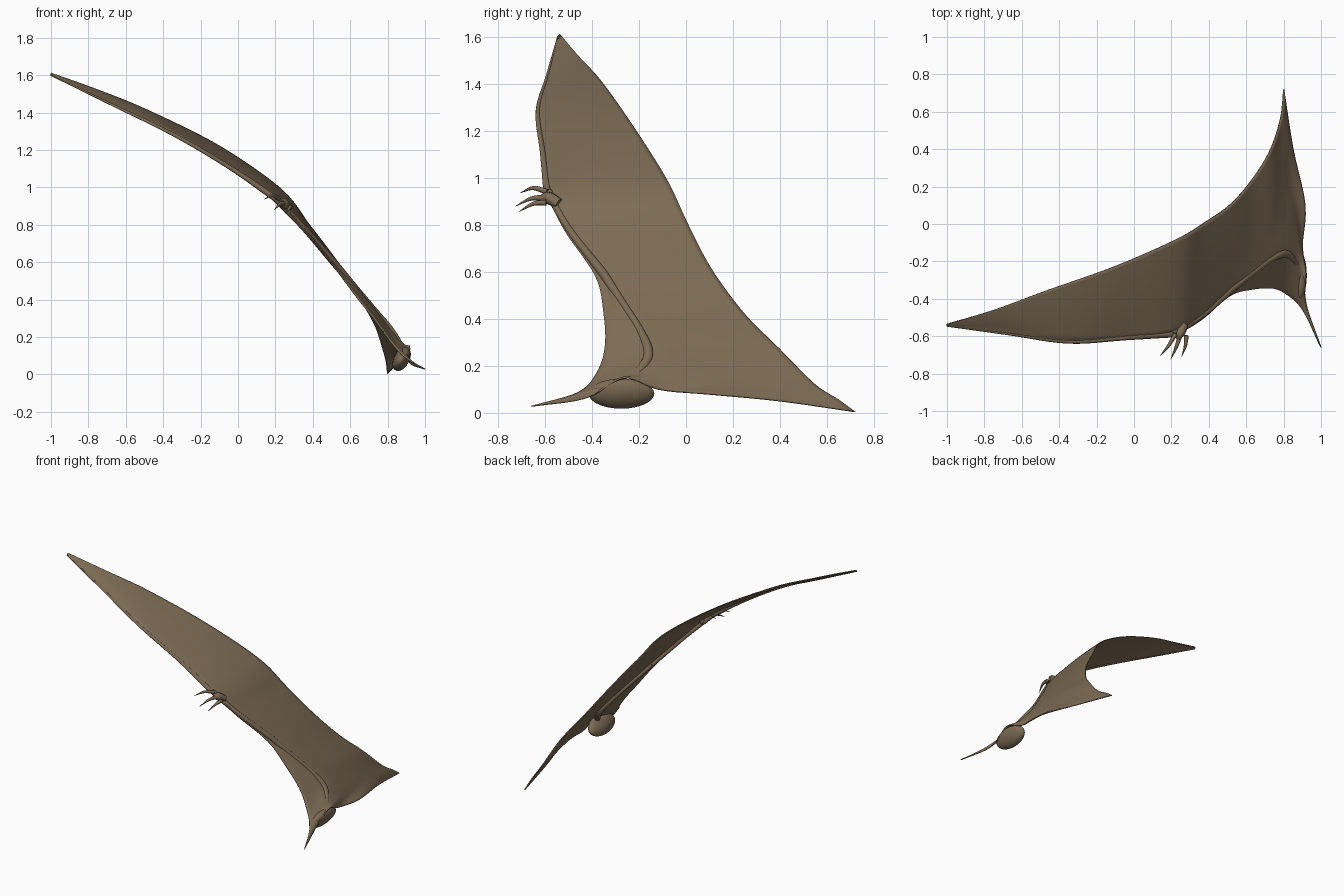
import bpy
import bmesh
import math
from mathutils import Vector

cube = bpy.data.objects.get("Cube")
if cube:
    bpy.data.objects.remove(cube, do_unlink=True)

# One hide colour for everything
hide = bpy.data.materials.new("brown_hide")
hide.use_nodes = True
hide.diffuse_color = (0.205, 0.148, 0.09, 1)
shader = next(n for n in hide.node_tree.nodes if n.type == "BSDF_PRINCIPLED")
shader.inputs["Base Color"].default_value = hide.diffuse_color
shader.inputs["Roughness"].default_value = 0.8


def spline(points, steps):
    """Smooth curve through the points, with a fixed number of steps per span."""
    pts = [Vector(p) for p in points]
    pts = [pts[0] * 2 - pts[1]] + pts + [pts[-1] * 2 - pts[-2]]
    result = []
    for a, b, c, d in zip(pts, pts[1:], pts[2:], pts[3:]):
        for i in range(steps):
            t = i / steps
            result.append(b + (c - a) * t / 2
                          + (a * 2 - b * 5 + c * 4 - d) * t * t / 2
                          + (b * 3 - a - c * 3 + d) * t ** 3 / 2)
    result.append(pts[-2])
    return result


def finish(name, bm):
    bmesh.ops.recalc_face_normals(bm, faces=bm.faces)
    mesh = bpy.data.meshes.new(name)
    bm.to_mesh(mesh)
    bm.free()
    obj = bpy.data.objects.new(name, mesh)
    bpy.context.collection.objects.link(obj)
    mesh.materials.append(hide)
    bpy.ops.object.select_all(action="DESELECT")
    obj.select_set(True)
    bpy.context.view_layer.objects.active = obj
    bpy.ops.object.shade_smooth_by_angle(angle=math.radians(50))
    return obj


def bridge(bm, rings, closed):
    """Join neighbouring rows of vertices with quads."""
    for low, high in zip(rings, rings[1:]):
        count = len(low)
        for j in range(count if closed else count - 1):
            k = (j + 1) % count
            bm.faces.new((low[j], low[k], high[k], high[j]))


def tapered_tube(name, points, radii, steps=6, sides=10):
    path = spline(points, steps)
    widths = [r.x for r in spline([(r, 0, 0) for r in radii], steps)]
    bm = bmesh.new()
    rings = []
    for i, centre in enumerate(path):
        along = path[min(i + 1, len(path) - 1)] - path[max(i - 1, 0)]
        side = along.cross(Vector((0, 1, 0.3))).normalized()
        up = side.cross(along).normalized()
        ring = []
        for j in range(sides):
            a = math.tau * j / sides
            offset = side * math.cos(a) + up * math.sin(a)
            ring.append(bm.verts.new(centre + offset * max(widths[i], 0.001)))
        rings.append(ring)
    bridge(bm, rings, True)
    bm.faces.new(rings[0])
    bm.faces.new(rings[-1])
    return finish(name, bm)


# Wing edges, from the tip in to the shoulder
leading = [(-1, -.545, 1.6), (-.67, -.588, 1.44), (-.35, -.63, 1.285),
           (-.05, -.61, 1.11), (.2, -.59, .94), (.35, -.52, .78),
           (.51, -.385, .58), (.63, -.35, .42), (.74, -.345, .28),
           (.82, -.38, .17), (.9, -.46, .085)]
ridge = [(-1, -.542, 1.603), (-.67, -.56, 1.45), (-.35, -.6, 1.3),
         (-.05, -.58, 1.12), (.21, -.55, .95), (.36, -.47, .79),
         (.525, -.34, .595), (.63, -.27, .47), (.73, -.19, .35),
         (.81, -.14, .25), (.88, -.2, .165)]
trailing = [(-1, -.535, 1.61), (-.75, -.46, 1.52), (-.48, -.36, 1.41),
            (-.1, -.225, 1.22), (.23, -.08, .99), (.38, .01, .8),
            (.52, .11, .61), (.64, .25, .42), (.73, .4, .27),
            (.78, .55, .12), (.795, .65, .055)]
# Open inner edge: neck, shoulder arch, flank, tail
root = [(1, -.66, .028), (.92, -.43, .06), (.92, -.27, .15), (.9, -.12, .1),
        (.915, .1, .08), (.85, .4, .05), (.8, .72, .004)]

# Wing membrane lofted across the edges
rows = []
for front, bone, back in zip(leading, ridge, trailing):
    front, bone, back = Vector(front), Vector(bone), Vector(back)
    row = [front, front.lerp(bone, 0.5), bone]
    for part in range(1, 5):
        t = part / 4
        camber = Vector((0.3, 0, 0.6)) * t * (1 - t) * (back - bone).length * 0.1
        row.append(bone.lerp(back, t) + camber)
    rows.append(row)
rows.append([Vector(p) for p in root])

columns = [spline(col, 6) for col in zip(*rows)]
bm = bmesh.new()
grid = [[bm.verts.new(p) for p in spline(row, 5)] for row in zip(*columns)]
bridge(bm, grid, False)
membrane = finish("wing_membrane", bm)
solid = membrane.modifiers.new("thickness", "SOLIDIFY")
solid.thickness = 0.007
solid.offset = 0

# Arm bones under the hide
tapered_tube("wing_finger",
             [p for p in leading[:5]], [.004, .007, .01, .012, .017])
tapered_tube("forearm", [(.2, -.585, .94), (.35, -.5, .785), (.52, -.35, .59)],
             [.018, .016, .02])
tapered_tube("upper_arm", [(.52, -.35, .59), (.63, -.265, .46), (.73, -.19, .34),
                           (.81, -.16, .24), (.87, -.22, .15)],
             [.02, .017, .018, .022, .02])

# Rounded shoulder muscle
bm = bmesh.new()
bmesh.ops.create_uvsphere(bm, u_segments=24, v_segments=14, radius=1)
for v in bm.verts:
    v.co = Vector((v.co.x * .045 + v.co.z * .02, v.co.y * .14, v.co.z * .064))
    v.co += Vector((.875, -.275, .082))
finish("shoulder_muscle", bm)

# Palm and three hooked claws
tapered_tube("palm", [(.27, -.54, .89), (.245, -.585, .915), (.235, -.615, .92)],
             [.022, .026, .012])
claws = [("outer", (.22, -.59, .94), (.185, -.65, .957), (.14, -.705, .937)),
         ("middle", (.245, -.6, .915), (.225, -.66, .912), (.195, -.725, .88)),
         ("inner", (.28, -.595, .895), (.275, -.65, .89), (.255, -.71, .857))]
for label, base, bend, tip in claws:
    tapered_tube(label + "_claw", (base, bend, tip), (.013, .009, .001), sides=8)
